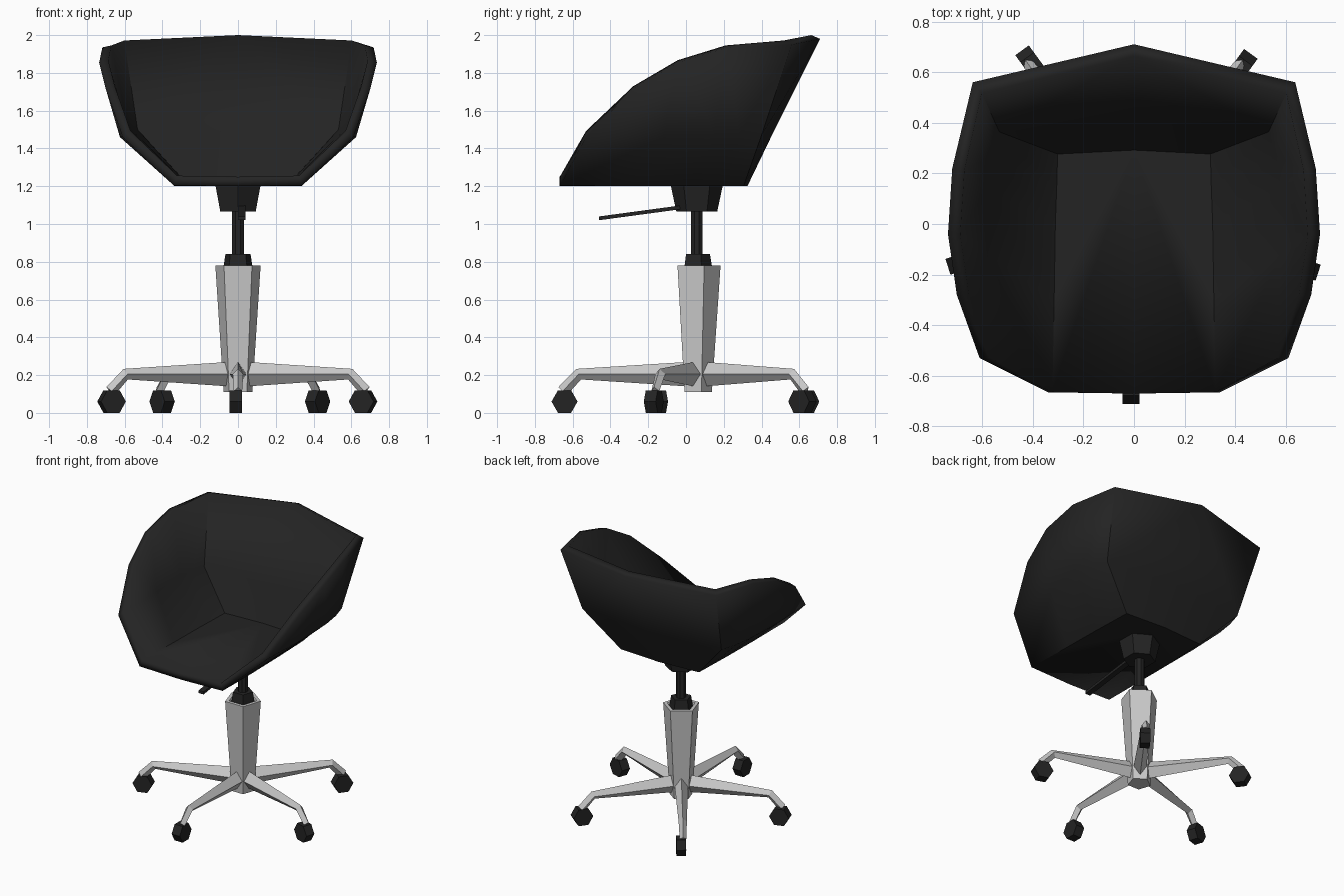
import bpy, bmesh, math
from mathutils import Vector, Matrix

if "Cube" in bpy.data.objects:
    bpy.data.objects.remove(bpy.data.objects["Cube"])

AXIS = Vector((0, 0.057, 0))  # centre line of the pedestal


def material(name, value):
    m = bpy.data.materials.new(name)
    m.use_nodes = True
    col = (value, value, value, 1)
    m.diffuse_color = col
    m.node_tree.nodes["Principled BSDF"].inputs["Base Color"].default_value = col
    return m


black = material("black_plastic", 0.017)
metal = material("light_grey_metal", 0.58)


def add_object(name, bm, mat):
    mesh = bpy.data.meshes.new(name)
    bm.to_mesh(mesh)
    bm.free()
    mesh.materials.append(mat)
    ob = bpy.data.objects.new(name, mesh)
    bpy.context.collection.objects.link(ob)
    return ob


def loft(name, rings, mat, matrix=Matrix()):
    """Skin a list of rings of points and cap both ends."""
    bm = bmesh.new()
    loops = [[bm.verts.new(matrix @ Vector(p)) for p in ring] for ring in rings]
    n = len(loops[0])
    for a, b in zip(loops, loops[1:]):
        for i in range(n):
            j = (i + 1) % n
            bm.faces.new((a[i], a[j], b[j], b[i]))
    bm.faces.new(loops[0][::-1])
    bm.faces.new(loops[-1])
    bmesh.ops.recalc_face_normals(bm, faces=bm.faces)
    return add_object(name, bm, mat)


def lathe(name, profile, sides, mat, matrix=Matrix.Translation(AXIS), turn=90):
    """Faceted turned part from (radius, height) pairs."""
    angles = [math.radians(turn + 360 * i / sides) for i in range(sides)]
    rings = [[(r * math.cos(a), r * math.sin(a), z) for a in angles] for r, z in profile]
    return loft(name, rings, mat, matrix)


# Seat shell: half of the outer skin, from floor to rim
bm = bmesh.new()


def verts(points):
    return [bm.verts.new(p) for p in points]


rim = verts([(0.34, -0.665, 1.205), (0.61, -0.53, 1.46), (0.70, -0.28, 1.715),
             (0.735, -0.04, 1.855), (0.718, 0.22, 1.935), (0.637, 0.56, 1.95)])
mid = verts([(0.625, -0.12, 1.46), (0.625, 0.15, 1.47),
             (0.605, 0.28, 1.47), (0.57, 0.40, 1.47)])
floor = verts([(0.335, -0.3, 1.2), (0.33, 0, 1.2), (0.325, 0.15, 1.2), (0.32, 0.305, 1.2)])
front, back_low, back_mid, back_top = verts([(0, -0.67, 1.2), (0, 0.325, 1.2),
                                             (0, 0.455, 1.47), (0, 0.71, 1.98)])
bm.faces.new((rim[0], floor[0], mid[0], rim[1]))
bm.faces.new((rim[1], mid[0], rim[2]))
for i in range(3):
    bm.faces.new((floor[i], floor[i + 1], mid[i + 1], mid[i]))
    bm.faces.new((mid[i], mid[i + 1], rim[i + 3], rim[i + 2]))
bm.faces.new((floor[3], back_low, back_mid, mid[3]))
bm.faces.new((mid[3], back_mid, back_top, rim[5]))
base_face = bm.faces.new([front, rim[0]] + floor + [back_low])
bmesh.ops.recalc_face_normals(bm, faces=bm.faces)
if base_face.normal.z > 0:
    bmesh.ops.reverse_faces(bm, faces=bm.faces)
# Crease of the sewn seam on each side, and around the floor and back panels
creases = [(rim[3], mid[1]), (floor[3], mid[3]), (mid[3], rim[5]), (rim[0], floor[0]),
           (floor[3], back_low)] + list(zip(floor, floor[1:]))
for pair in creases:
    bm.edges.get(pair).smooth = False
seat = add_object("seat_shell", bm, black)
mirror = seat.modifiers.new("mirror", 'MIRROR')
mirror.use_clip = True
solid = seat.modifiers.new("thickness", 'SOLIDIFY')
solid.thickness = 0.05
solid.offset = -1
solid.use_even_offset = True
bpy.ops.object.select_all(action='DESELECT')
seat.select_set(True)
bpy.context.view_layer.objects.active = seat
bpy.ops.object.shade_smooth_by_angle(angle=math.radians(38))

# Seat mount, gas lift and collar
lathe("seat_mount", [(0.108, 1.065), (0.14, 1.215)], 6, black)
lathe("gas_lift", [(0.034, 0.8), (0.034, 1.08)], 8, black, turn=22.5)
lathe("lift_collar", [(0.085, 0.75), (0.078, 0.79), (0.07, 0.84), (0.045, 0.84)], 5, black)

# Height lever, a flat bar leading forward from the mount
lever_ends = [(-0.46, 1.03), (0.0, 1.092)]
loft("height_lever", [[(x, y, z + h) for x, h in
                       ((0, -0.01), (0.04, -0.01), (0.04, 0.01), (0, 0.01))]
                      for y, z in lever_ends], black)

# Five-sided pedestal column, hollowed at the top
lathe("pedestal_column", [(0.08, 0.11), (0.126, 0.78), (0.098, 0.78), (0.085, 0.755)], 5, metal)

# Five legs with a ridged diamond section, each on a hexagonal caster
leg_stations = [(0.03, 0.205, 0.045, 0.066), (0.625, 0.205, 0.028, 0.028),
                (0.71, 0.115, 0.022, 0.022)]  # reach, height, half width, half depth
for k in range(5):
    place = Matrix.Translation(AXIS) @ Matrix.Rotation(math.radians(72 * k - 90), 4, 'Z')
    rings = []
    for i, (r, z, w, h) in enumerate(leg_stations):
        lean = (0, 0.012, 0.022)[i]
        rings.append([(r + lean, 0, z + h), (r, w, z), (r - lean, 0, z - h), (r, -w, z)])
    loft(f"leg_{k + 1}", rings, metal, place)
    axle = place @ Matrix.Translation((0.7, -0.012, 0.06)) @ Matrix.Rotation(math.pi / 2, 4, 'X')
    lathe(f"caster_{k + 1}", [(0.069, -0.033), (0.069, 0.033)], 6, black, axle, turn=0)
